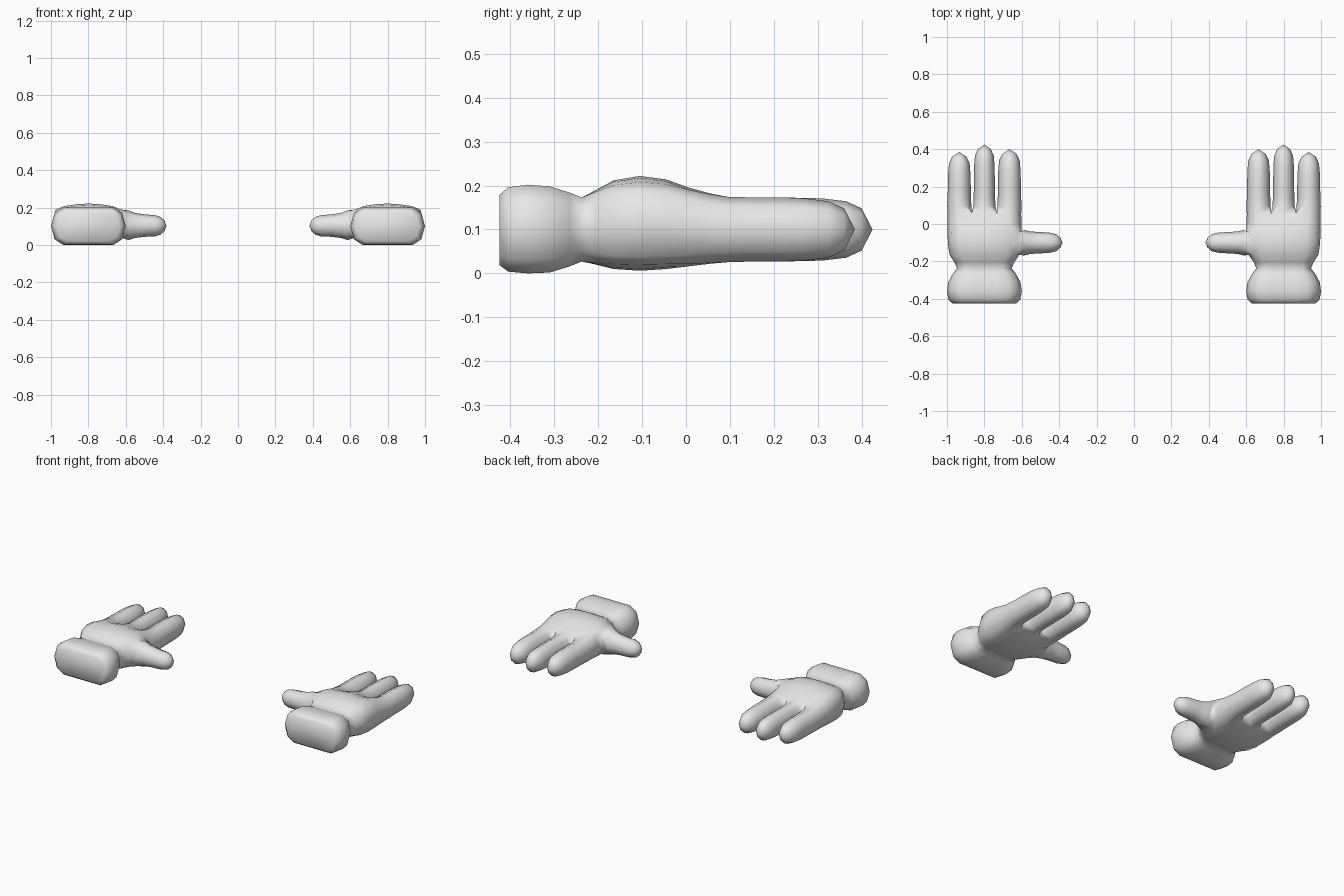
import bpy, bmesh, math
from mathutils import Vector

if "Cube" in bpy.data.objects:
    bpy.data.objects.remove(bpy.data.objects["Cube"])

grey = bpy.data.materials.new("light_grey")
grey.diffuse_color = (0.8, 0.8, 0.8, 1)
grey.use_nodes = True
grey.node_tree.nodes["Principled BSDF"].inputs["Base Color"].default_value = grey.diffuse_color

# Palm and cuff sections: y, half width, centre z, half height, shoulder drop, valley depth
SECTIONS = [
    (-0.425, 0.170, 0.102, 0.080, 0.00, 0.00),
    (-0.405, 0.192, 0.103, 0.096, 0.00, 0.00),
    (-0.360, 0.200, 0.104, 0.101, 0.00, 0.00),
    (-0.310, 0.193, 0.103, 0.098, 0.00, 0.00),
    (-0.265, 0.168, 0.103, 0.084, 0.00, 0.00),
    (-0.237, 0.146, 0.103, 0.073, 0.00, 0.00),
    (-0.205, 0.160, 0.108, 0.085, 0.05, 0.00),
    (-0.165, 0.186, 0.114, 0.101, 0.11, 0.00),
    (-0.105, 0.195, 0.117, 0.108, 0.13, 0.00),
    (-0.045, 0.197, 0.115, 0.102, 0.11, 0.01),
    (0.005, 0.198, 0.109, 0.090, 0.06, 0.07),
    (0.055, 0.197, 0.105, 0.080, 0.02, 0.28),
]
# Fingers: centre x offset, half width, tip y
FINGERS = [(-0.134, 0.061, 0.40), (0.0, 0.056, 0.425), (0.134, 0.061, 0.385)]
# Thumb rings: x offset, radius along y, radius along z, centre z
THUMB = [(-0.215, 0.068, 0.079, 0.109), (-0.245, 0.060, 0.068, 0.108),
         (-0.300, 0.057, 0.060, 0.107), (-0.355, 0.053, 0.057, 0.106),
         (-0.385, 0.045, 0.048, 0.106), (-0.406, 0.027, 0.030, 0.106)]
THUMB_Y = -0.10
THUMB_START = 7


def palm_ring(bm, y, hw, cz, hz, drop, valley):
    s = hw / 0.2
    half = [(-0.9 * hw, 0.70), (-0.133 * s, 1 - drop), (-0.067 * s, 1 - drop * 0.3 - valley),
            (0, 1), (0.067 * s, 1 - drop * 0.3 - valley), (0.133 * s, 1 - drop), (0.9 * hw, 0.70)]
    pts = [(-hw, 0)] + half + [(hw, 0)] + [(u, -k) for u, k in reversed(half)]
    return [bm.verts.new((u, y, cz + k * hz)) for u, k in pts]


def bridge(bm, a, b, skip=()):
    n = len(a)
    for i in range(n):
        if i not in skip:
            bm.faces.new((a[i], a[(i + 1) % n], b[(i + 1) % n], b[i]))


def close_tip(bm, ring, co):
    tip = bm.verts.new(co)
    for i in range(len(ring)):
        bm.faces.new((ring[i], ring[(i + 1) % len(ring)], tip))


def build_glove(name, side):
    bm = bmesh.new()
    # Cuff, wrist and palm
    rings = [palm_ring(bm, *s) for s in SECTIONS]
    for i in range(len(rings) - 1):
        opening = (0, 15) if i in (THUMB_START, THUMB_START + 1) else ()
        bridge(bm, rings[i], rings[i + 1], opening)
    bm.faces.new(rings[0])

    # Three fingers, joined at shared crotch points
    r = rings[-1]
    m1, m2 = [bm.verts.new((u, 0.062, 0.104)) for u in (-0.067, 0.067)]
    roots = [[r[0], r[1], r[2], r[3], m1, r[13], r[14], r[15]],
             [m1, r[3], r[4], r[5], m2, r[11], r[12], r[13]],
             [m2, r[5], r[6], r[7], r[8], r[9], r[10], r[11]]]
    for root, (cx, hw, tip) in zip(roots, FINGERS):
        stations = [(0.095, 1.06, 1.02), (0.15, 1.02, 1), (0.22, 1, 1), (tip - 0.115, 0.98, 0.97),
                    (tip - 0.06, 0.90, 0.88), (tip - 0.025, 0.62, 0.66)]
        prev = root
        for y, kx, kz in stations:
            ring = []
            for j in range(8):
                a = math.pi - j * math.pi / 4
                ring.append(bm.verts.new((cx + hw * kx * math.cos(a), y,
                                          0.103 + 0.073 * kz * math.sin(a))))
            bridge(bm, prev, ring)
            prev = ring
        close_tip(bm, prev, (cx, tip, 0.103))

    # Thumb, grown out of the opening in the palm side
    a, b, c = rings[THUMB_START:THUMB_START + 3]
    prev = [a[15], a[0], a[1], b[1], c[1], c[0], c[15], b[15]]
    bm.verts.remove(b[0])
    for u, ry, rz, cz in THUMB:
        ring = []
        for j in range(8):
            t = math.radians(225 - 45 * j)
            ring.append(bm.verts.new((u, THUMB_Y + ry * math.cos(t), cz + rz * math.sin(t))))
        bridge(bm, prev, ring)
        prev = ring
    close_tip(bm, prev, (-0.418, THUMB_Y, 0.106))

    # Place the hand and flip it for the other side
    for v in bm.verts:
        v.co = Vector((side * (0.8 + v.co.x), v.co.y, v.co.z - 0.003))
    bmesh.ops.recalc_face_normals(bm, faces=bm.faces)
    for f in bm.faces:
        f.smooth = True
    mesh = bpy.data.meshes.new(name)
    bm.to_mesh(mesh)
    bm.free()
    mesh.materials.append(grey)
    bpy.context.collection.objects.link(bpy.data.objects.new(name, mesh))


build_glove("right_glove", 1)
build_glove("left_glove", -1)
